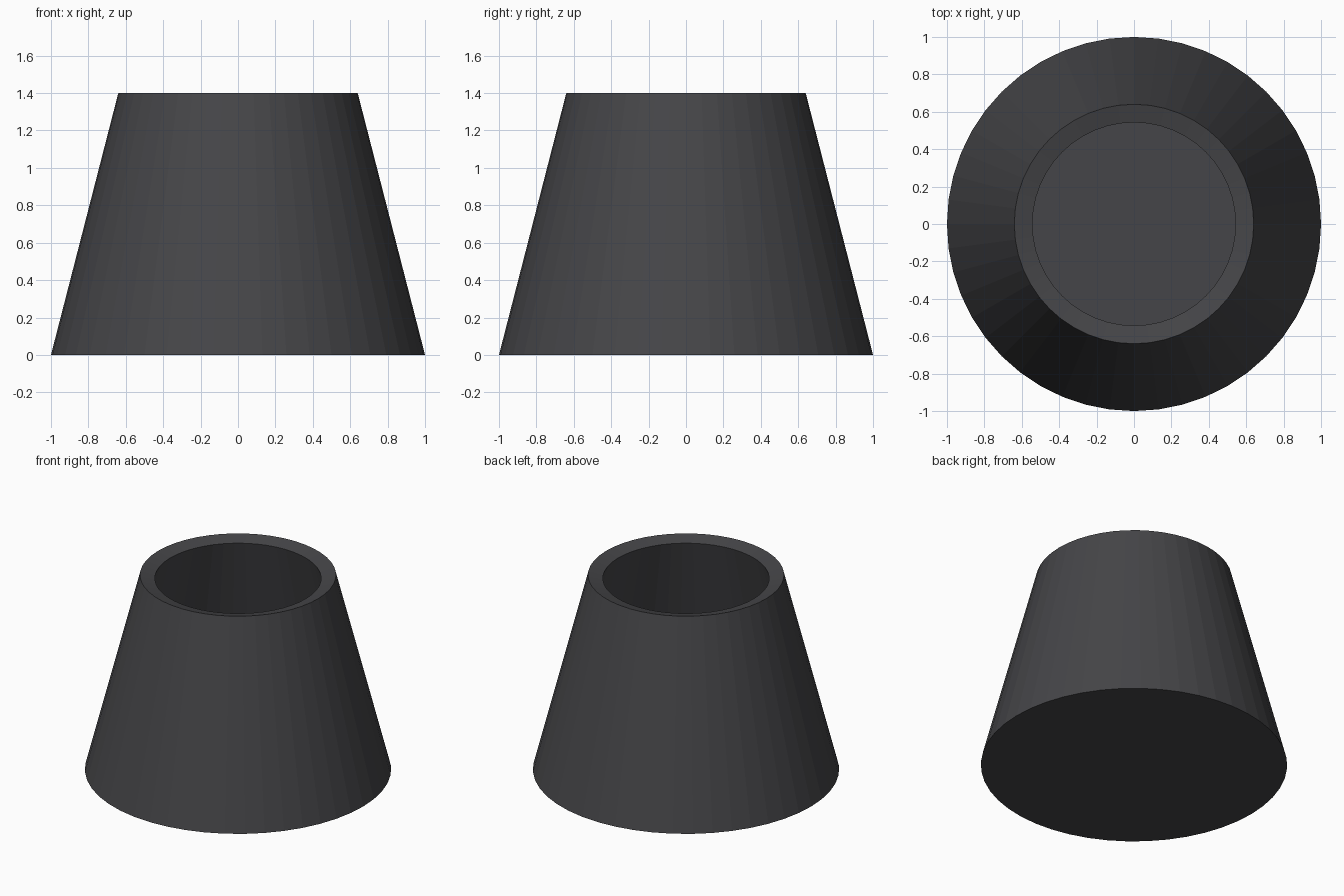
import bpy, bmesh

if "Cube" in bpy.data.objects:
    bpy.data.objects.remove(bpy.data.objects["Cube"])

# Tapered cup: closed base, open top
bm = bmesh.new()
bmesh.ops.create_cone(bm, cap_ends=True, cap_tris=False, segments=48,
                      radius1=1.0, radius2=0.64, depth=1.4)
bmesh.ops.translate(bm, verts=bm.verts, vec=(0, 0, 0.7))
top = [f for f in bm.faces if f.normal.z > 0.9]
bmesh.ops.delete(bm, geom=top, context='FACES_ONLY')

mesh = bpy.data.meshes.new("tapered_cup")
bm.to_mesh(mesh)
bm.free()
cup = bpy.data.objects.new("tapered_cup", mesh)
bpy.context.collection.objects.link(cup)

# Wall thickness grows inward, leaving a slightly dished rim
wall = cup.modifiers.new("wall_thickness", 'SOLIDIFY')
wall.thickness = 0.1
wall.offset = -1
wall.use_even_offset = True

# Dark grey finish
mat = bpy.data.materials.new("dark_grey")
mat.diffuse_color = (0.06, 0.06, 0.065, 1)
mat.use_nodes = True
mat.node_tree.nodes["Principled BSDF"].inputs["Base Color"].default_value = mat.diffuse_color
mesh.materials.append(mat)
